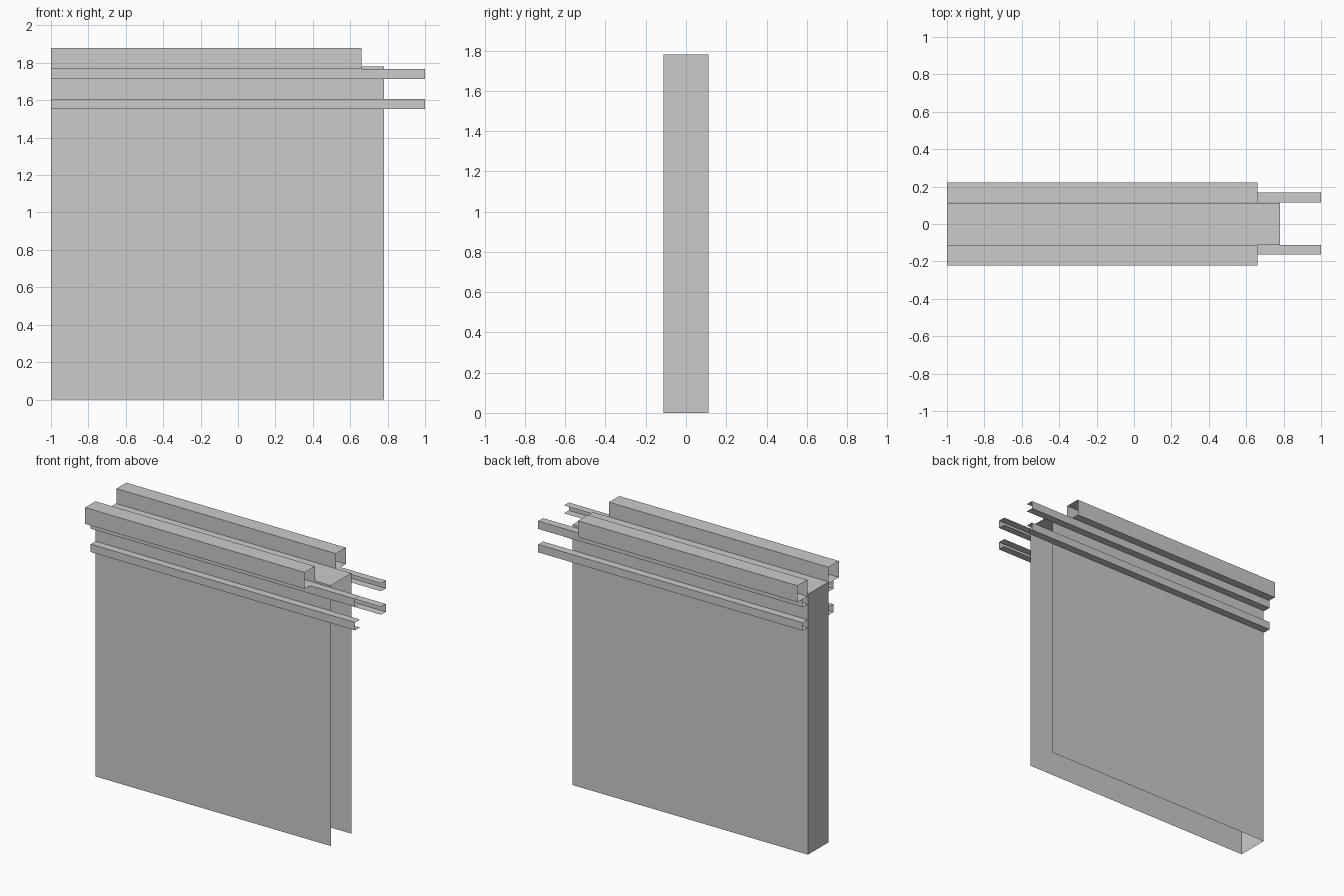
import bpy

if "Cube" in bpy.data.objects:
    bpy.data.objects.remove(bpy.data.objects["Cube"])


def extrude_profile(name, profile, x0, x1, closed=False, cap_left=False):
    """Sweep a (y, z) profile along x as a thin sheet."""
    n = len(profile)
    verts = [(x, y, z) for x in (x0, x1) for y, z in profile]
    faces = [(i, (i + 1) % n, n + (i + 1) % n, n + i)
             for i in range(n if closed else n - 1)]
    if cap_left:
        faces.append(tuple(range(n))[::-1])
    mesh = bpy.data.meshes.new(name)
    mesh.from_pydata(verts, [], faces)
    mesh.update()
    obj = bpy.data.objects.new(name, mesh)
    bpy.context.collection.objects.link(obj)
    return obj


# Wall panel: front, top, back and left end; open below and at the right
extrude_profile("wall_panel",
                [(-0.111, 0), (-0.111, 1.78), (0.111, 1.78), (0.111, 0)],
                -1, 0.78, cap_left=True)

for side, s, inner in (("front", -1, 0.111), ("back", 1, 0.116)):
    # Square open-ended tube along the top edge
    a, b = s * inner, s * 0.222
    extrude_profile(f"{side}_top_tube",
                    [(a, 1.768), (b, 1.768), (b, 1.88), (a, 1.88)],
                    -1, 0.66, closed=True)
    # Channel rails with the open side towards the wall
    b = s * (inner + 0.052)
    for label, z in (("lower", 1.553), ("upper", 1.713)):
        extrude_profile(f"{side}_{label}_rail",
                        [(a, z), (b, z), (b, z + 0.054), (a, z + 0.054)],
                        -1, 1)
